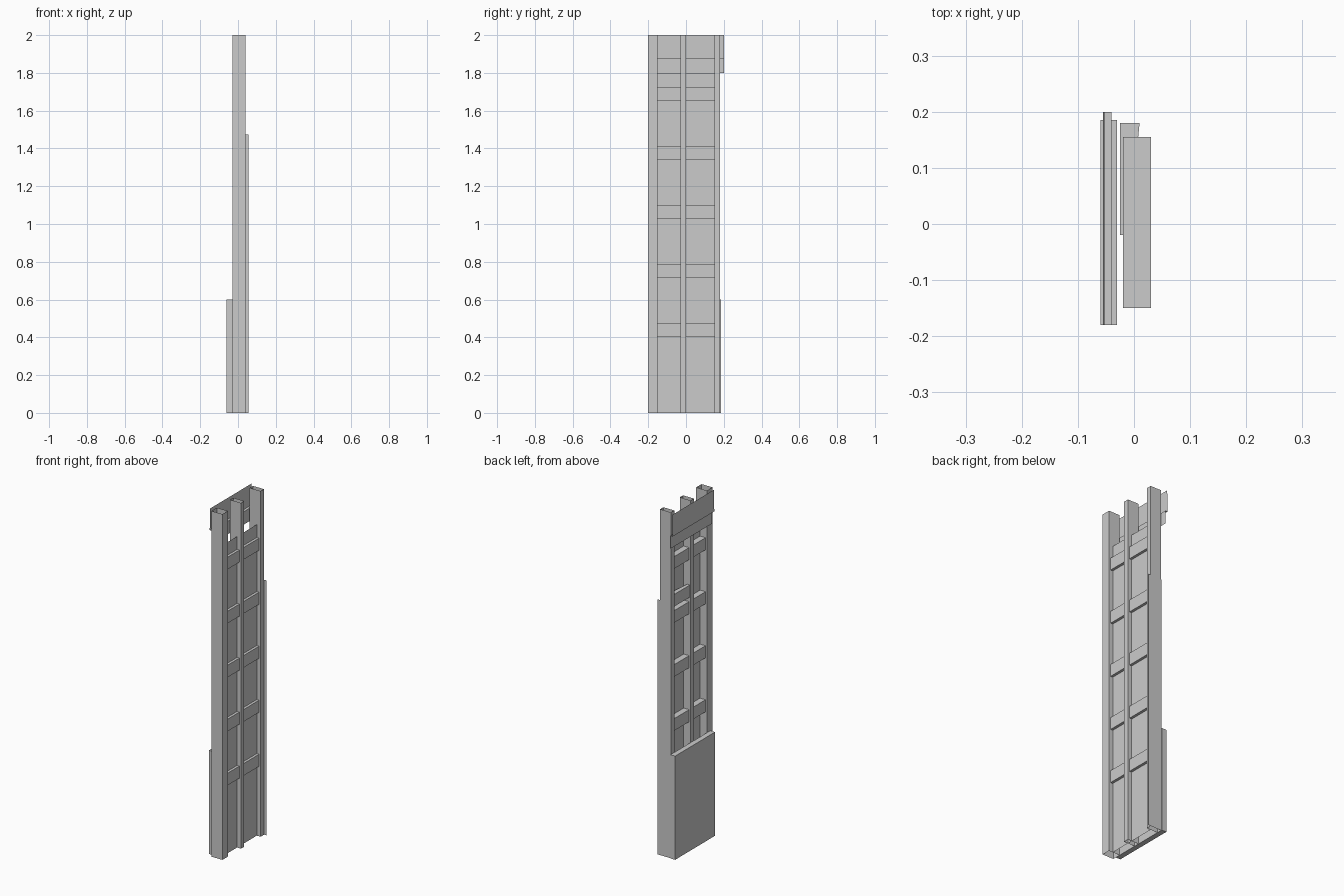
import bpy

if "Cube" in bpy.data.objects:
    bpy.data.objects.remove(bpy.data.objects["Cube"])


def mesh(name, verts, faces):
    data = bpy.data.meshes.new(name)
    data.from_pydata(verts, [], faces)
    data.update()
    obj = bpy.data.objects.new(name, data)
    bpy.context.collection.objects.link(obj)
    return obj


def box(name, x, y, z, caps=True):
    """Box from axis ranges; caps=False leaves an open tube."""
    verts = [(a, b, c) for c in z for a, b in
             ((x[0], y[0]), (x[1], y[0]), (x[1], y[1]), (x[0], y[1]))]
    faces = [(i, (i + 1) % 4, (i + 1) % 4 + 4, i + 4) for i in range(4)]
    if caps:
        faces += [(3, 2, 1, 0), (4, 5, 6, 7)]
    return mesh(name, verts, faces)


def sheet(name, profile, y):
    """Thin sheet: an x-z profile swept along y."""
    n = len(profile)
    verts = [(px, yy, pz) for yy in y for px, pz in profile]
    return mesh(name, verts, [(i, i + 1, i + 1 + n, i + n) for i in range(n - 1)])


# Open-ended upright posts
for name, y in (("front_post", (-0.20, -0.15)),
                ("middle_post", (-0.03, 0.0)),
                ("back_post", (0.15, 0.18))):
    box(name, (-0.03, 0.04), y, (0, 2), caps=False)

# Thin web between the posts
sheet("web_sheet", [(0.015, 0), (0.015, 1.80)], (-0.15, 0.15))

# Evenly spaced rungs through the web
for i in range(5):
    z = 0.44 + 0.3125 * i
    box("rung", (-0.02, 0.03), (-0.15, 0.155), (z - 0.035, z + 0.035))

# Lower panel on the left side
box("lower_panel", (-0.06, -0.03), (-0.18, 0.185), (0, 0.60))

# Flat fin along the back edge
mesh("back_fin", [(0.055, 0.182, 0), (-0.03, 0.182, 0),
                  (-0.03, 0.182, 1.475), (0.055, 0.182, 1.475)], [(0, 1, 2, 3)])

# Stepped plate across the top
sheet("top_plate", [(-0.053, 2.0), (-0.055, 1.875), (-0.04, 1.875), (-0.04, 1.80)],
      (-0.18, 0.20))

# Small latch block in one bay
mesh("latch_block",
     [(x, y, z) for z in (1.44, 1.51) for x, y in
      ((-0.025, -0.02), (-0.01, -0.02), (0.01, 0.18), (-0.025, 0.18))],
     [(3, 2, 1, 0), (4, 5, 6, 7), (0, 1, 5, 4), (1, 2, 6, 5), (2, 3, 7, 6), (3, 0, 4, 7)])
